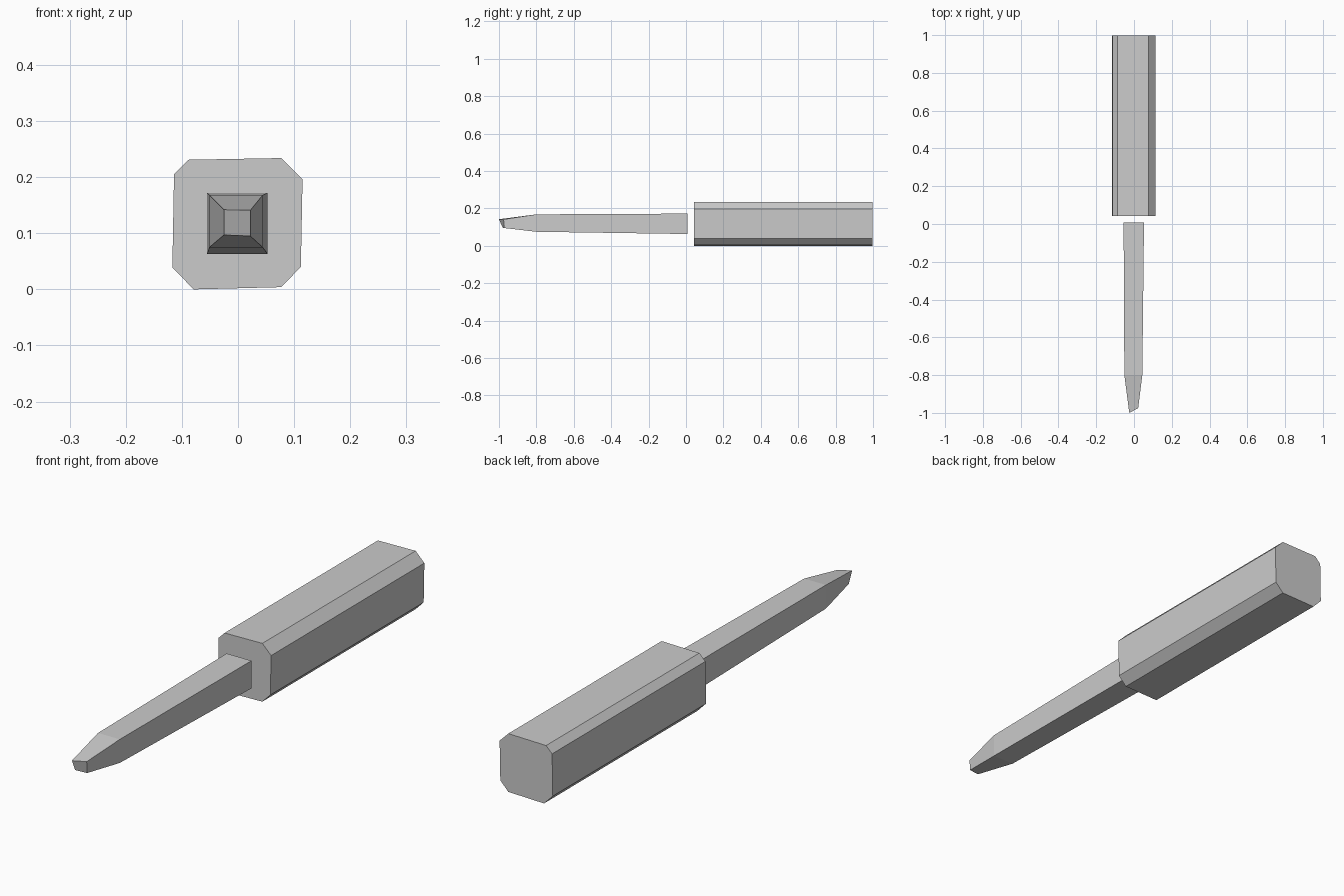
import bpy

if "Cube" in bpy.data.objects:
    bpy.data.objects.remove(bpy.data.objects["Cube"])


def loft(name, rings):
    """Skin matching rings of (x, y, z) points with flat quads and end caps."""
    n = len(rings[0])
    verts = [p for ring in rings for p in ring]
    faces = [tuple(range(n)), tuple(reversed(range(len(verts) - n, len(verts))))]
    for r in range(len(rings) - 1):
        a, b = r * n, (r + 1) * n
        for i in range(n):
            j = (i + 1) % n
            faces.append((a + j, a + i, b + i, b + j))
    mesh = bpy.data.meshes.new(name)
    mesh.from_pydata(verts, [], faces)
    mesh.update()
    obj = bpy.data.objects.new(name, mesh)
    bpy.context.collection.objects.link(obj)
    return obj


def box_ring(y, x0, x1, z0, z1):
    return [(x0, y, z0), (x1, y, z0), (x1, y, z1), (x0, y, z1)]


# Handle: slightly uneven square bar with chamfered corners
profile = [(-0.079, 0.0), (0.077, 0.004), (0.112, 0.04), (0.115, 0.196),
           (0.077, 0.234), (-0.088, 0.231), (-0.114, 0.205), (-0.117, 0.039)]
loft("handle", [[(x, y, z) for x, z in profile] for y in (0.042, 0.998)])

# Shaft: square bar, gently narrowing, then tapering to a slanted tip
tip = [(-0.025, -0.98, 0.097), (0.022, -0.972, 0.095),
       (0.022, -0.975, 0.141), (-0.025, -1.0, 0.142)]
loft("shaft", [tip,
               box_ring(-0.80, -0.051, 0.044, 0.075, 0.168),
               box_ring(0.008, -0.055, 0.053, 0.063, 0.172)])
